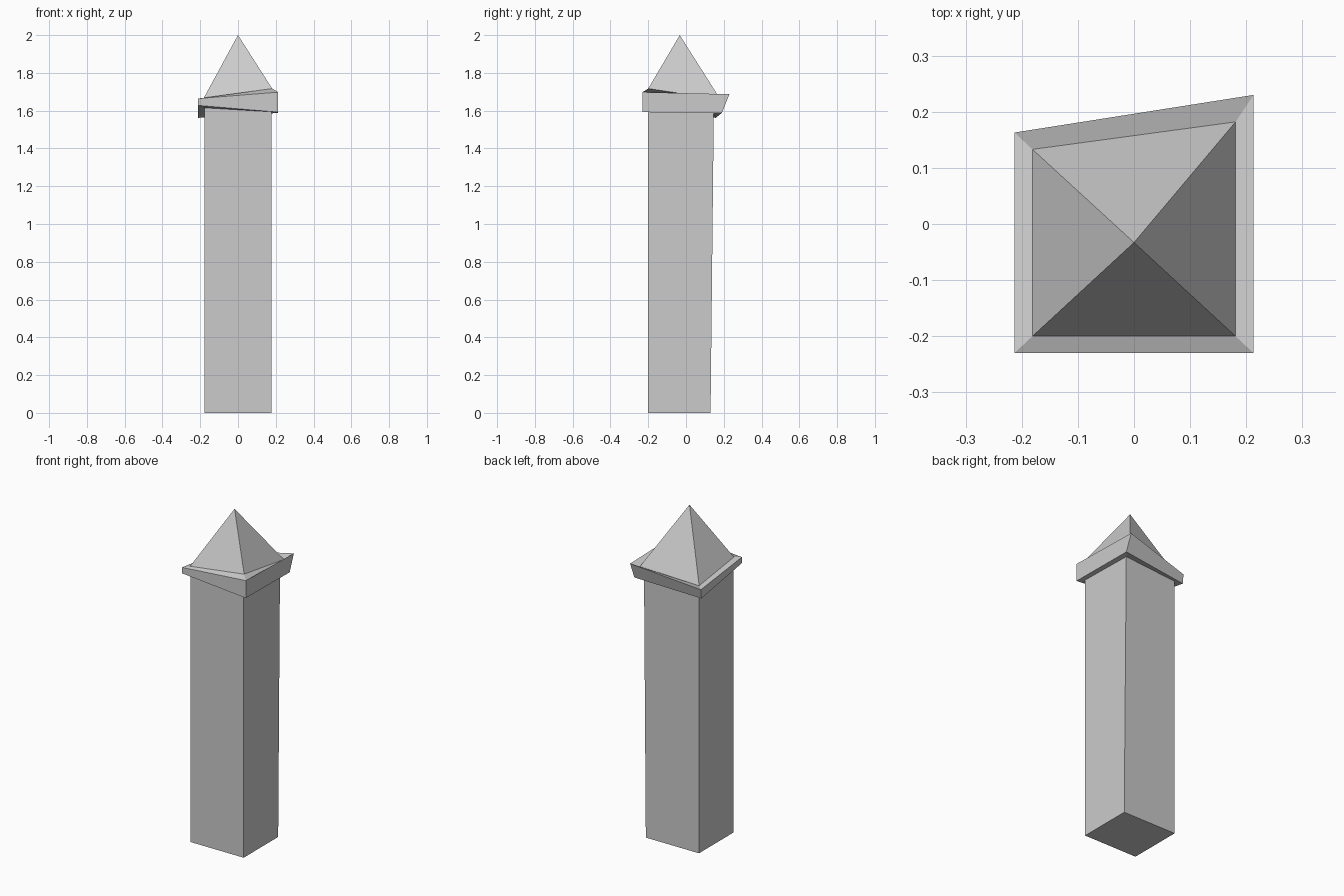
import bpy, bmesh

if "Cube" in bpy.data.objects:
    bpy.data.objects.remove(bpy.data.objects["Cube"])


def loft(name, rings, close_bottom=False, apex=None):
    """Skin a stack of four-cornered rings; optionally floor it or end in a point."""
    bm = bmesh.new()
    loops = [[bm.verts.new(p) for p in ring] for ring in rings]
    for low, high in zip(loops, loops[1:]):
        for i in range(4):
            j = (i + 1) % 4
            bm.faces.new((low[i], low[j], high[j], high[i]))
    if close_bottom:
        bm.faces.new(loops[0][::-1])
    if apex:
        tip = bm.verts.new(apex)
        for i in range(4):
            bm.faces.new((loops[-1][i], loops[-1][(i + 1) % 4], tip))
    mesh = bpy.data.meshes.new(name)
    bm.to_mesh(mesh)
    bm.free()
    obj = bpy.data.objects.new(name, mesh)
    bpy.context.collection.objects.link(obj)
    return obj


def ring(half, front, back_right, back_left, z):
    """Corners in order front left, front right, back right, back left."""
    return [(-half, front, z[0]), (half, front, z[1]),
            (half, back_right, z[2]), (-half, back_left, z[3])]


# Slightly crooked levels from the ground up
base = ring(0.178, -0.2, 0.13, 0.13, (0, 0, 0, 0))
neck = ring(0.178, -0.2, 0.147, 0.13, (1.615, 1.597, 1.59, 1.575))
cap_low = ring(0.213, -0.23, 0.19, 0.157, (1.628, 1.592, 1.588, 1.562))
cap_high = ring(0.213, -0.23, 0.23, 0.163, (1.664, 1.698, 1.687, 1.617))
roof_base = ring(0.181, -0.2, 0.182, 0.133, (1.668, 1.717, 1.66, 1.621))

# Square post
loft("post_shaft", [base, neck], close_bottom=True)
# Tilted overhanging collar
loft("post_collar", [neck, cap_low, cap_high, roof_base])
# Pointed top
loft("post_point", [roof_base], apex=(0, -0.033, 2.0))
